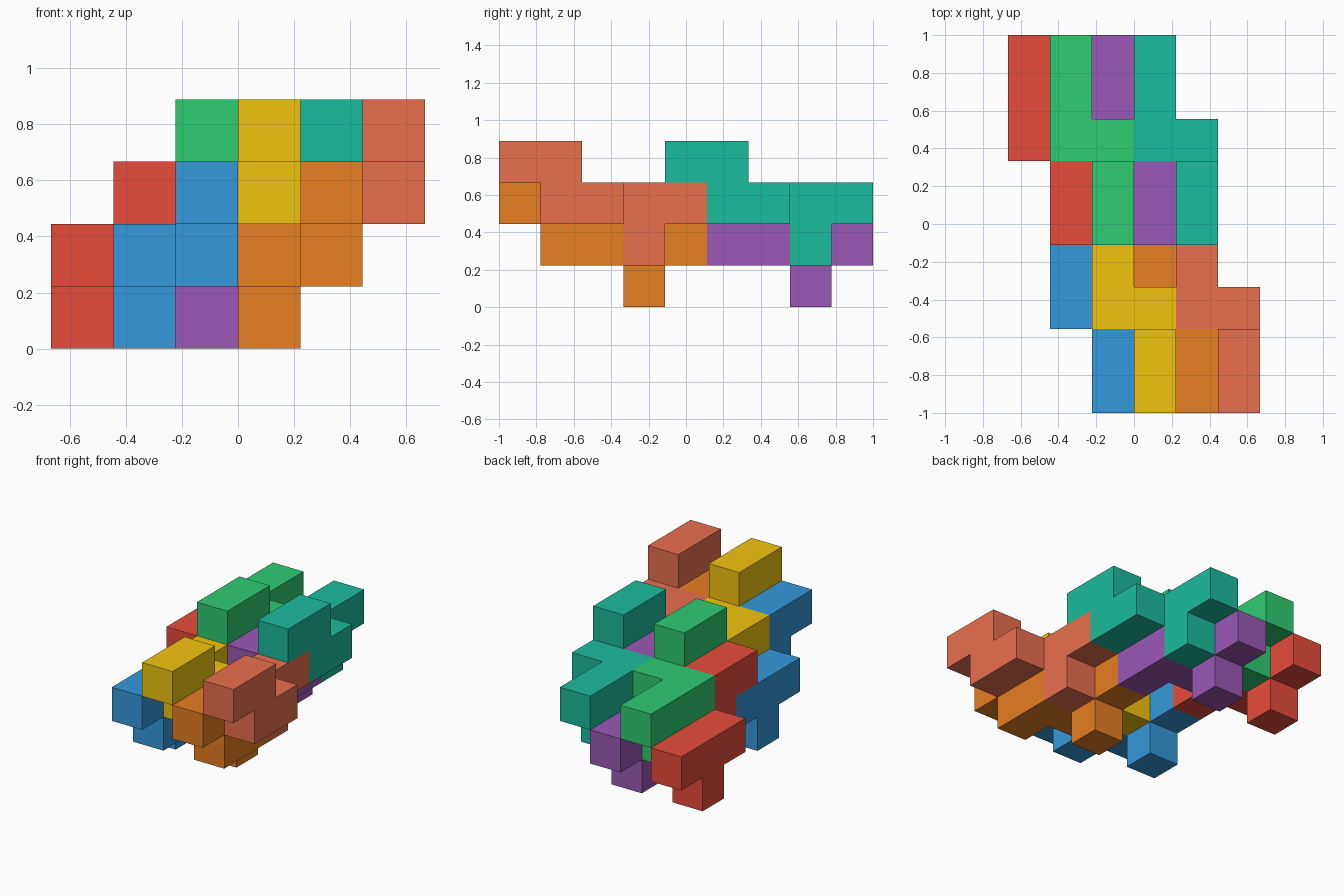
import bpy
import bmesh
from mathutils import Matrix, Vector

if "Cube" in bpy.data.objects:
    bpy.data.objects.remove(bpy.data.objects["Cube"])

U = 2 / 9  # edge length of one cube
# the eight cubes of one piece, in grid steps
CELLS = [(1, 0, 2), (1, 1, 2), (1, 1, 1), (1, 2, 1),
         (0, 2, 1), (0, 3, 1), (0, 4, 1), (0, 3, 0)]


def linear(hex_code):
    """Hex colour to Blender's linear RGBA."""
    rgb = [int(hex_code[i:i + 2], 16) / 255 for i in (0, 2, 4)]
    return [c / 12.92 if c <= 0.04045 else ((c + 0.055) / 1.055) ** 2.4
            for c in rgb] + [1.0]


def add_piece(name, offset, colour):
    bm = bmesh.new()
    for cell in CELLS:
        centre = (Vector(cell) + Vector(offset) + Vector((-2.5, -4, 0.5))) * U
        bmesh.ops.create_cube(bm, size=U, matrix=Matrix.Translation(centre))
    # weld the cubes and drop the walls between them
    walls = {}
    for f in bm.faces:
        key = tuple(round(c / U * 2) for c in f.calc_center_median())
        walls.setdefault(key, []).append(f)
    inner = [f for pair in walls.values() if len(pair) > 1 for f in pair]
    bmesh.ops.delete(bm, geom=inner, context='FACES')
    bmesh.ops.remove_doubles(bm, verts=bm.verts[:], dist=U * 0.01)
    bmesh.ops.recalc_face_normals(bm, faces=bm.faces[:])
    bmesh.ops.dissolve_limit(bm, angle_limit=0.01,
                             verts=bm.verts[:], edges=bm.edges[:])
    mesh = bpy.data.meshes.new(name)
    bm.to_mesh(mesh)
    bm.free()
    mat = bpy.data.materials.new(name)
    mat.diffuse_color = linear(colour)
    mat.use_nodes = True
    mat.node_tree.nodes["Principled BSDF"].inputs["Base Color"].default_value = mat.diffuse_color
    mesh.materials.append(mat)
    bpy.context.collection.objects.link(bpy.data.objects.new(name, mesh))


# two rows of four interlocking pieces, alternating in height
ROWS = [
    (0, 4, [("red", "E74C3C"), ("green", "2ECC71"),
            ("purple", "9B59B6"), ("teal", "1ABC9C")]),
    (1, 0, [("blue", "3498DB"), ("yellow", "F1C40F"),
            ("orange", "E67E22"), ("salmon", "E87050")]),
]
for x0, y0, pieces in ROWS:
    for n, (label, colour) in enumerate(pieces):
        add_piece(label + "_piece", (x0 + n, y0, n % 2), colour)
